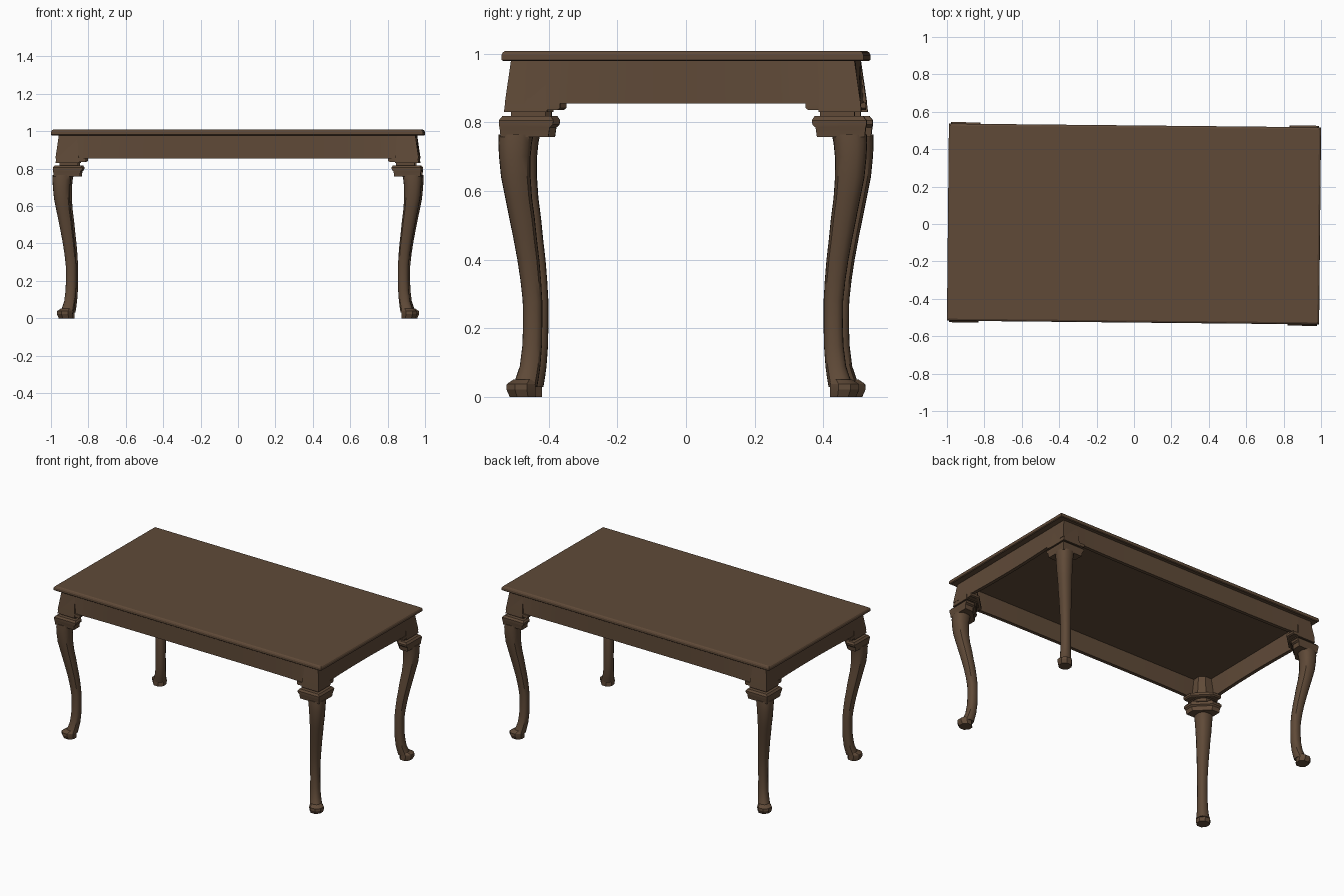
import bpy, bmesh, math

if "Cube" in bpy.data.objects:
    bpy.data.objects.remove(bpy.data.objects["Cube"])

TURN = -0.01      # the whole table is turned very slightly
DX = 0.45         # extra length in x of the corners, relative to y

wood = bpy.data.materials.new("dark brown wood")
wood.diffuse_color = (0.115, 0.068, 0.039, 1)
wood.use_nodes = True
wood.node_tree.nodes["Principled BSDF"].inputs["Base Color"].default_value = wood.diffuse_color


def loft(name, rings, mirror=False, loop=False, angle=35):
    """Skin a stack of equal-length rings; cap the ends, or join last to first."""
    bm = bmesh.new()
    vs = [[bm.verts.new(p) for p in r] for r in rings]
    n = len(rings[0])
    pairs = list(zip(vs, vs[1:]))
    if loop:
        pairs.append((vs[-1], vs[0]))
    else:
        bm.faces.new(vs[0])
        bm.faces.new(vs[-1])
    for a, b in pairs:
        for i in range(n):
            j = (i + 1) % n
            bm.faces.new((a[i], a[j], b[j], b[i]))
    bmesh.ops.recalc_face_normals(bm, faces=bm.faces)
    me = bpy.data.meshes.new(name)
    bm.to_mesh(me)
    bm.free()
    me.materials.append(wood)
    ob = bpy.data.objects.new(name, me)
    bpy.context.collection.objects.link(ob)
    bpy.ops.object.select_all(action='DESELECT')
    ob.select_set(True)
    bpy.context.view_layer.objects.active = ob
    bpy.ops.object.shade_smooth_by_angle(angle=math.radians(angle))
    if mirror:
        m = ob.modifiers.new("four corners", 'MIRROR')
        m.use_axis = (True, True, False)
        m.use_mirror_merge = False
    ob.rotation_euler.z = TURN
    return ob


def rect(hx, hy, z):
    return [(-hx, -hy, z), (hx, -hy, z), (hx, hy, z), (-hx, hy, z)]


def corner_ring(inner, outer, z, cut=0.6):
    """Square at one table corner, with its inside corner cut off."""
    i, o = inner, outer
    k = i + (o - i) * cut
    pts = [(o, o), (i, o), (i, k), (k, i), (o, i)]
    return [(x + DX, y, z) for x, y in pts]


def round_ring(c, r, z, n=16, power=2.7):
    """Rounded-square section centred on the leg's diagonal."""
    out = []
    for k in range(n):
        a = 2 * math.pi * (k + 0.5 * (n == 8)) / n
        ca, sa = math.cos(a), math.sin(a)
        s = r / (abs(ca) ** power + abs(sa) ** power) ** (1 / power)
        out.append((c + DX + s * ca, c + s * sa, z))
    return out


# Table top with an eased upper edge
loft("table_top", [rect(0.990, 0.522, 0.978), rect(0.995, 0.527, 0.982),
                   rect(0.995, 0.527, 0.996), rect(0.991, 0.523, 1.004),
                   rect(0.984, 0.516, 1.008)], angle=25)


# Apron: hollow frame whose lower edge flares out toward the corners
def frame(hx, hy, flare, z, n=16):
    ring = []
    for side in range(4):
        for k in range(n):
            s = -1 + 2 * k / n
            if side % 2 == 0:
                p = (s * (hx + flare), -(hy + flare * abs(s) ** 6))
            else:
                p = (hx + flare * s * s, s * (hy + flare))
            sign = 1 if side < 2 else -1
            ring.append((sign * p[0], sign * p[1], z))
    return ring


loft("apron", [frame(0.953, 0.500, 0.018, 0.855), frame(0.953, 0.500, 0, 0.98),
               frame(0.930, 0.477, 0, 0.98), frame(0.930, 0.477, 0.018, 0.855)],
     loop=True)

# Corner posts, brackets, necks and pads above each leg
loft("corner_post", [corner_ring(0.395, 0.520, 0.830, 0.3),
                     corner_ring(0.395, 0.519, 0.842, 0.3),
                     corner_ring(0.405, 0.500, 0.979, 0.3)], mirror=True)
loft("corner_bracket", [corner_ring(0.365, 0.516, 0.836),
                        corner_ring(0.357, 0.516, 0.842),
                        corner_ring(0.357, 0.515, 0.857)], mirror=True)
loft("leg_neck", [corner_ring(0.400, 0.500, 0.810, 0.4),
                  corner_ring(0.400, 0.500, 0.832, 0.4)], mirror=True)
loft("leg_pad", [corner_ring(0.391, 0.530, 0.757),
                 corner_ring(0.387, 0.533, 0.785),
                 corner_ring(0.378, 0.535, 0.793),
                 corner_ring(0.376, 0.535, 0.806),
                 corner_ring(0.384, 0.525, 0.818)], mirror=True)

# Curved legs: height, diagonal position, half width
leg = [(0.03, 0.460, 0.036), (0.06, 0.452, 0.033), (0.09, 0.445, 0.030),
       (0.15, 0.439, 0.0285), (0.21, 0.4375, 0.028), (0.28, 0.438, 0.0285),
       (0.34, 0.443, 0.030), (0.40, 0.450, 0.032), (0.46, 0.459, 0.034),
       (0.52, 0.468, 0.037), (0.58, 0.478, 0.039), (0.64, 0.486, 0.043),
       (0.70, 0.489, 0.046), (0.74, 0.488, 0.049), (0.765, 0.485, 0.051)]
loft("curved_leg", [round_ring(c, r, z) for z, c, r in leg], mirror=True)

# Faceted feet
loft("foot", [round_ring(0.466, 0.040, 0.0, 8, 2.2),
              round_ring(0.471, 0.045, 0.022, 8, 2.2),
              round_ring(0.471, 0.044, 0.038, 8, 2.2),
              round_ring(0.460, 0.034, 0.052, 8, 2.2)], mirror=True, angle=25)
